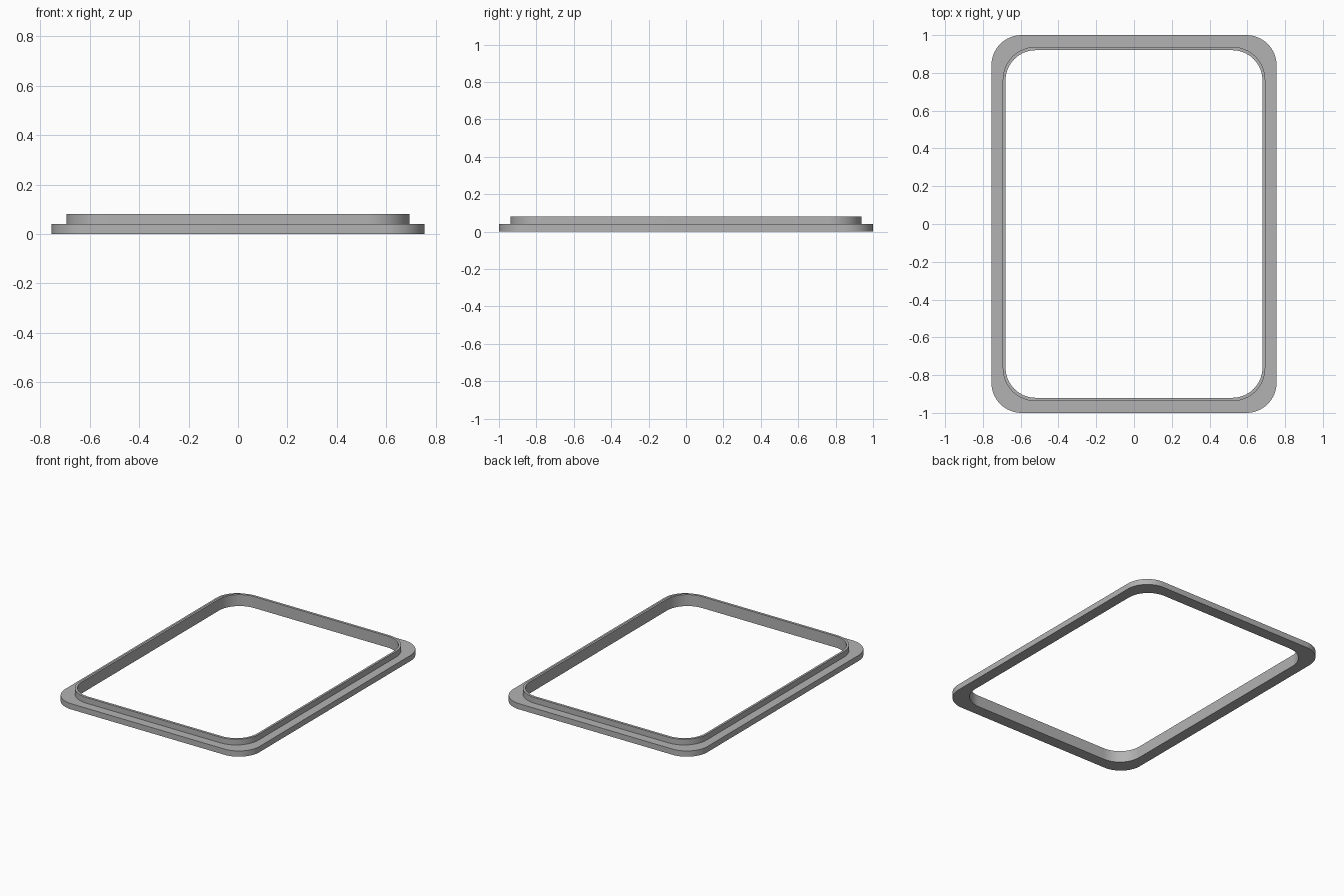
import bpy, bmesh, math

if "Cube" in bpy.data.objects:
    bpy.data.objects.remove(bpy.data.objects["Cube"])

# Plain grey material
grey = bpy.data.materials.new("grey")
grey.use_nodes = True
colour = (0.45, 0.45, 0.45, 1)
grey.diffuse_color = colour
grey.node_tree.nodes["Principled BSDF"].inputs["Base Color"].default_value = colour

CORNER_STEPS = 16


def rounded_ring(bm, half_x, half_y, radius, z):
    """Add a closed loop of vertices around a rounded rectangle."""
    ring = []
    for corner, (sx, sy) in enumerate([(1, 1), (-1, 1), (-1, -1), (1, -1)]):
        for step in range(CORNER_STEPS + 1):
            a = (corner + step / CORNER_STEPS) * math.pi / 2
            x = sx * (half_x - radius) + radius * math.cos(a)
            y = sy * (half_y - radius) + radius * math.sin(a)
            ring.append(bm.verts.new((x, y, z)))
    return ring


# Stepped frame: half width, half length, corner radius, height of each edge
section = [
    (0.755, 1.0, 0.16, 0.0),      # flange, bottom edge
    (0.755, 1.0, 0.16, 0.04),     # flange, top edge
    (0.695, 0.938, 0.175, 0.04),  # foot of the raised lip
    (0.695, 0.938, 0.175, 0.08),  # lip, outer top edge
    (0.68, 0.92, 0.16, 0.08),     # lip, inner top edge
    (0.68, 0.92, 0.16, 0.0),      # opening, bottom edge
]
bm = bmesh.new()
rings = [rounded_ring(bm, *edge) for edge in section]
for low, high in zip(rings, rings[1:] + rings[:1]):
    for i in range(len(low)):
        j = (i + 1) % len(low)
        bm.faces.new((low[i], low[j], high[j], high[i]))
bmesh.ops.recalc_face_normals(bm, faces=bm.faces)

mesh = bpy.data.meshes.new("gasket_frame")
bm.to_mesh(mesh)
bm.free()
mesh.materials.append(grey)
frame = bpy.data.objects.new("gasket_frame", mesh)
bpy.context.collection.objects.link(frame)

# Smooth corners, crisp steps
bpy.context.view_layer.objects.active = frame
frame.select_set(True)
bpy.ops.object.shade_smooth_by_angle(angle=math.radians(30))
